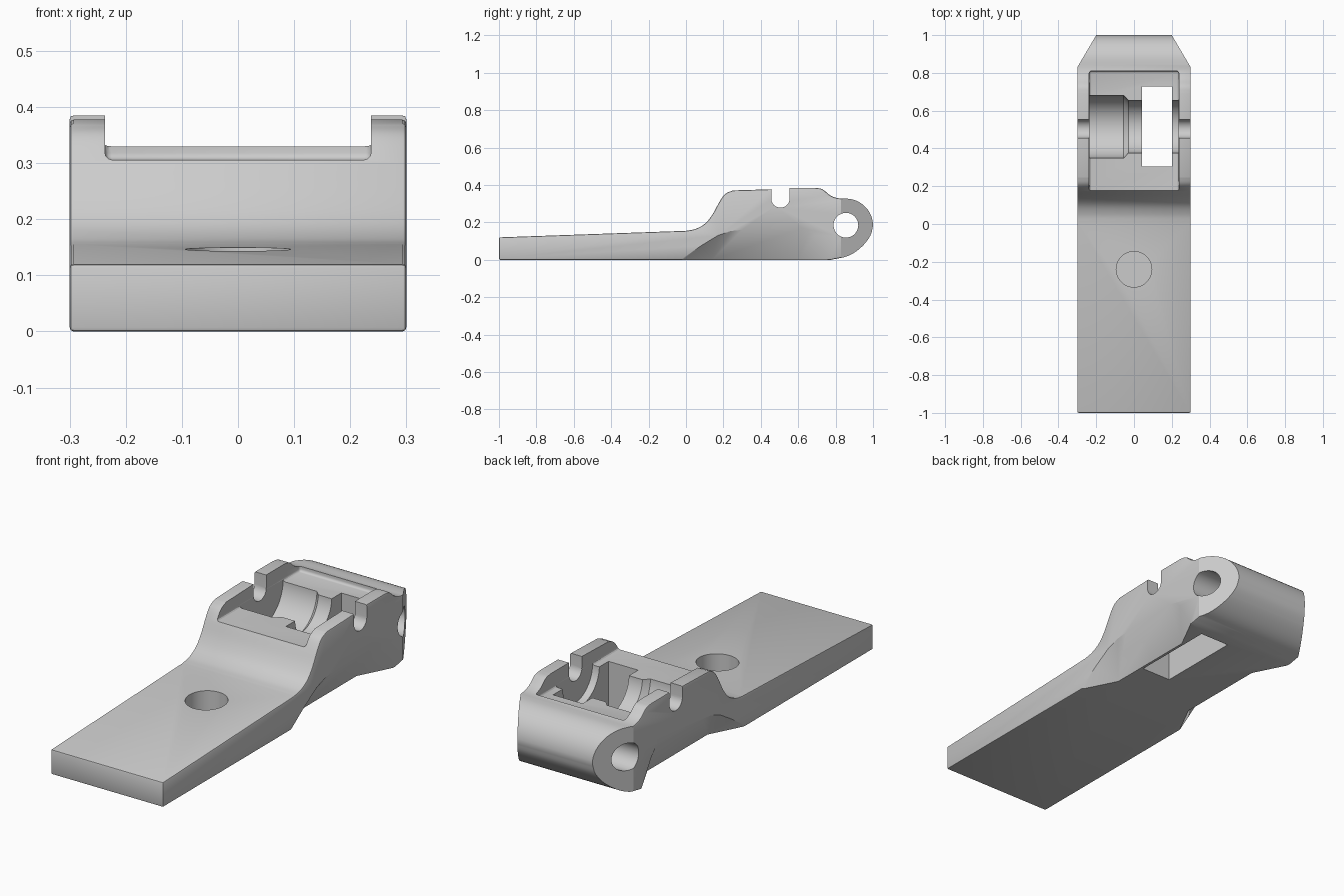
import bpy, bmesh, math
from mathutils import Vector, Matrix

cube = bpy.data.objects.get("Cube")
if cube:
    bpy.data.objects.remove(cube, do_unlink=True)

grey = bpy.data.materials.new("plain grey")
grey.use_nodes = True
COLOUR = (0.6, 0.6, 0.6, 1)
grey.diffuse_color = COLOUR
grey.node_tree.nodes["Principled BSDF"].inputs["Base Color"].default_value = COLOUR


def make_object(name, bm):
    bmesh.ops.recalc_face_normals(bm, faces=bm.faces)
    mesh = bpy.data.meshes.new(name)
    bm.to_mesh(mesh)
    bm.free()
    mesh.materials.append(grey)
    ob = bpy.data.objects.new(name, mesh)
    bpy.context.collection.objects.link(ob)
    return ob


def prism(name, outline, x0, x1):
    """Extrude a (y, z) outline along x."""
    bm = bmesh.new()
    face = bm.faces.new([bm.verts.new((x0, y, z)) for y, z in outline])
    new = bmesh.ops.extrude_face_region(bm, geom=[face])["geom"]
    bmesh.ops.translate(bm, vec=(x1 - x0, 0, 0),
                        verts=[v for v in new if isinstance(v, bmesh.types.BMVert)])
    return make_object(name, bm)


def box(name, low, high, bevel=0):
    bm = bmesh.new()
    low, high = Vector(low), Vector(high)
    bmesh.ops.create_cube(bm, size=1, matrix=Matrix.Translation((low + high) / 2)
                          @ Matrix.Diagonal((*(high - low), 1)))
    if bevel:
        bmesh.ops.bevel(bm, geom=bm.edges[:], offset=bevel, segments=3,
                        profile=0.5, affect="EDGES")
    return make_object(name, bm)


def hull(name, points):
    bm = bmesh.new()
    for p in points:
        bm.verts.new(p)
    res = bmesh.ops.convex_hull(bm, input=bm.verts[:])
    loose = set(res["geom_interior"] + res["geom_unused"])
    bmesh.ops.delete(bm, geom=[v for v in loose if isinstance(v, bmesh.types.BMVert)],
                     context="VERTS")
    return make_object(name, bm)


def lathe_x(name, profile, cy, cz, n=64):
    """Turn an (x, radius) profile around an axis parallel to x."""
    bm = bmesh.new()
    rings = [[bm.verts.new((x, cy + r * math.cos(2 * math.pi * i / n),
                            cz + r * math.sin(2 * math.pi * i / n)))
              for i in range(n)] for x, r in profile]
    for a, b in zip(rings, rings[1:]):
        for i in range(n):
            j = (i + 1) % n
            bm.faces.new((a[i], a[j], b[j], b[i]))
    bm.faces.new(rings[0])
    bm.faces.new(rings[-1])
    return make_object(name, bm)


def arc(cy, cz, ry, rz, start, end, n):
    return [(cy + ry * math.cos(math.radians(start + (end - start) * i / n)),
             cz + rz * math.sin(math.radians(start + (end - start) * i / n)))
            for i in range(n + 1)]


def smooth_path(points, steps=5):
    """Catmull-Rom curve through the points."""
    p = [Vector(q) for q in points]
    p = [2 * p[0] - p[1]] + p + [2 * p[-1] - p[-2]]
    out = []
    for a, b, c, d in zip(p, p[1:], p[2:], p[3:]):
        for i in range(steps):
            t = i / steps
            out.append(tuple(0.5 * (2 * b + (c - a) * t + (2 * a - 5 * b + 4 * c - d) * t * t
                                    + (3 * b - a - 3 * c + d) * t ** 3)))
    return out + [tuple(p[-2])]


# Side outline: flat tongue, rise, rail top, hinge barrel
rise = smooth_path([(0, 0.155), (0.05, 0.165), (0.1, 0.192), (0.14, 0.24),
                    (0.18, 0.312), (0.21, 0.352), (0.25, 0.371)])
drop = smooth_path([(0.69, 0.385), (0.73, 0.377), (0.77, 0.345), (0.81, 0.33), (0.855, 0.327)])
barrel = arc(0.855, 0.182, 0.145, 0.145, 85, 0, 14)
under = smooth_path([(1, 0.182), (0.985, 0.128), (0.94, 0.07), (0.87, 0.022), (0.775, 0)])[1:]
outline = [(-1, 0), (-1, 0.12)] + rise + [(0.45, 0.377), (0.56, 0.385)] + drop + barrel + under
body = prism("hinge_arm", outline, -0.3, 0.3)
mod = body.modifiers.new("soft edges", "BEVEL")
mod.width, mod.segments, mod.angle_limit = 0.007, 2, math.radians(40)

cutters = []

# Shelf between the two side rails
cutters.append(box("shelf_cutter", (-0.237, 0.1, 0.306), (0.237, 0.81, 0.6), 0.012))
# Stepped round trough across the shelf
cutters.append(lathe_x("trough_cutter", [(-0.236, 0.166), (-0.055, 0.166), (-0.03, 0.14),
                                         (0.236, 0.14)], 0.515, 0.312))
# Rectangular slot through the bottom
cutters.append(box("slot_cutter", (0.042, 0.305, -0.1), (0.2, 0.728, 0.5)))
# Pin notches in both rails
notch = [(0.456, 0.5)] + arc(0.505, 0.326, 0.049, 0.047, 180, 360, 16) + [(0.554, 0.5)]
cutters.append(prism("notch_cutter", notch, -0.4, 0.4))
# Hinge pin hole
cutters.append(lathe_x("pin_hole_cutter", [(-0.4, 0.066), (0.4, 0.066)], 0.855, 0.185))

# Blind hole in the tongue
bm = bmesh.new()
bmesh.ops.create_cone(bm, cap_ends=True, segments=64, radius1=0.094, radius2=0.094,
                      depth=0.3, matrix=Matrix.Translation((0, -0.24, 0.18)))
cutters.append(make_object("blind_hole_cutter", bm))

for side, label in ((1, "left"), (-1, "right")):
    # Rear corner chamfer
    cutters.append(hull(label + "_corner_cutter",
                        [(side * x, y, z) for z in (-0.2, 0.6)
                         for x, y in ((0.36, 0.728), (0.14, 1.102), (0.6, 1.102), (0.6, 0.728))]))
    # Sloping undercut along the lower side
    rim = [(-0.03, 0), (0.08, 0.075), (0.17, 0.13), (0.24, 0.154), (0.3, 0.16),
           (0.62, 0.17), (0.66, 0.16), (0.69, 0.13), (0.72, 0.07), (0.77, 0)]
    points = [(side * x, y, z) for x in (0.3, 0.4) for y, z in rim]
    points += [(side * x, y, -0.1) for x in (0.3, 0.4) for y in (-0.03, 0.77)]
    points += [(side * 0.213, y, z) for y in (0.14, 0.6) for z in (0, -0.1)]
    cutters.append(hull(label + "_undercut_cutter", points))

# Carve the arm
for c in cutters:
    c.hide_render = True
    mod = body.modifiers.new(c.name, "BOOLEAN")
    mod.operation, mod.solver, mod.object = "DIFFERENCE", "EXACT", c

bpy.context.view_layer.update()
carved = bpy.data.meshes.new_from_object(
    body.evaluated_get(bpy.context.evaluated_depsgraph_get()))
body.modifiers.clear()
body.data = carved
carved.materials.clear()
carved.materials.append(grey)
for c in cutters:
    bpy.data.objects.remove(c, do_unlink=True)

# Smooth the curves, keep the edges sharp
bpy.ops.object.select_all(action="DESELECT")
body.select_set(True)
bpy.context.view_layer.objects.active = body
bpy.ops.object.shade_smooth_by_angle(angle=math.radians(30))
